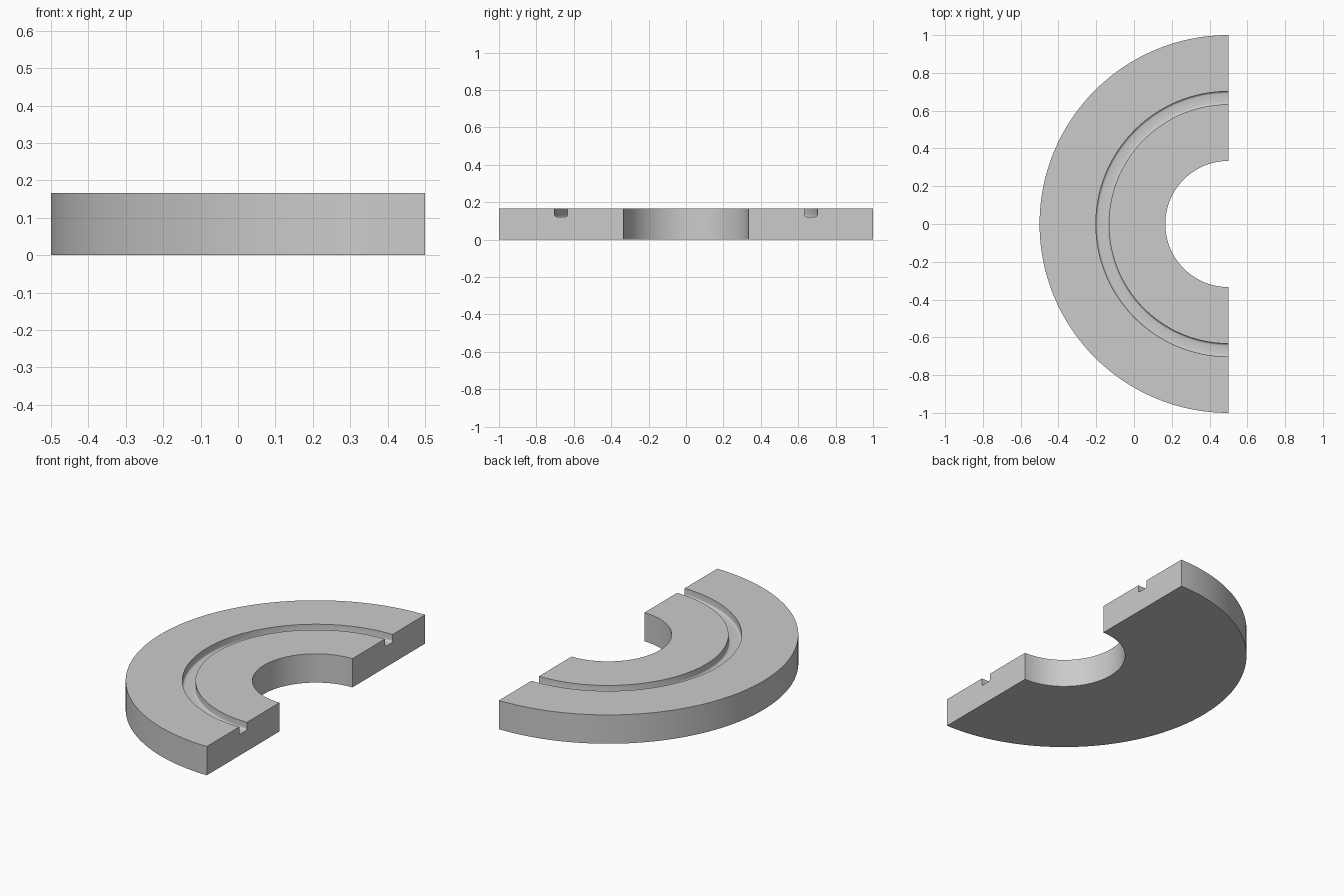
import bpy, bmesh
from math import pi, sin, cos, radians

if "Cube" in bpy.data.objects:
    bpy.data.objects.remove(bpy.data.objects["Cube"])

H, R_IN, R_OUT = 0.167, 0.334, 1.0      # plate height and radii
G_IN, G_OUT, G_Z = 0.633, 0.702, 0.122  # groove walls and floor
F = 0.012                               # groove floor fillet
SEGMENTS = 96
CENTRE_X = 0.5


def fillet(cx, a0, a1, n=4):
    """Arc points for a rounded groove corner."""
    angles = [radians(a0 + (a1 - a0) * i / n) for i in range(n + 1)]
    return [(cx + F * cos(a), G_Z + F + F * sin(a)) for a in angles]


# Half-ring cross-section: (radius, z), with a round-bottomed groove on top
profile = [(R_IN, 0), (R_OUT, 0), (R_OUT, H), (G_OUT, H)]
profile += fillet(G_OUT - F, 0, -90)
profile += fillet(G_IN + F, -90, -180)
profile += [(G_IN, H), (R_IN, H)]

# Sweep the section through half a turn on the -x side
bm = bmesh.new()
rings = []
for i in range(SEGMENTS + 1):
    a = pi / 2 + pi * i / SEGMENTS
    rings.append([bm.verts.new((CENTRE_X + r * cos(a), r * sin(a), z))
                  for r, z in profile])
n = len(profile)
for a, b in zip(rings, rings[1:]):
    for j in range(n):
        k = (j + 1) % n
        bm.faces.new((a[j], a[k], b[k], b[j]))

# Flat cut ends
bm.faces.new(rings[0])
bm.faces.new(rings[-1][::-1])
bmesh.ops.recalc_face_normals(bm, faces=bm.faces[:])

mesh = bpy.data.meshes.new("half_ring_plate")
bm.to_mesh(mesh)
bm.free()
plate = bpy.data.objects.new("half_ring_plate", mesh)
bpy.context.collection.objects.link(plate)

# Smooth curved walls, crisp edges
bpy.context.view_layer.objects.active = plate
plate.select_set(True)
bpy.ops.object.shade_smooth_by_angle(angle=radians(30))
